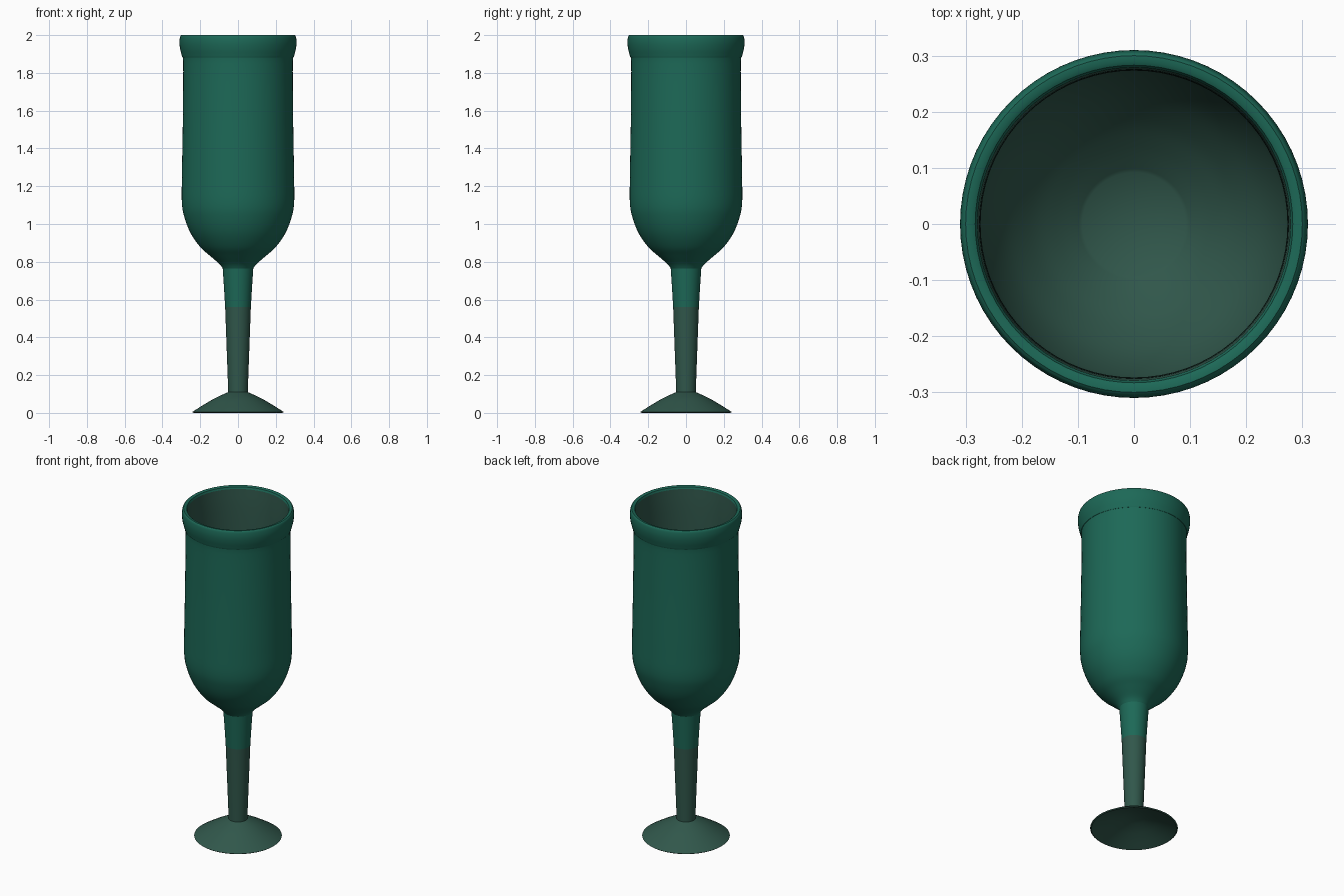
import bpy, bmesh, math

if "Cube" in bpy.data.objects:
    bpy.data.objects.remove(bpy.data.objects["Cube"])

SEGMENTS = 72


def material(name, color):
    mat = bpy.data.materials.new(name)
    mat.diffuse_color = (*color, 1)
    mat.use_nodes = True
    mat.node_tree.nodes["Principled BSDF"].inputs["Base Color"].default_value = mat.diffuse_color
    return mat


def spline(points, steps=5):
    """Smooth Catmull-Rom curve through (radius, height) points."""
    p = [points[0], *points, points[-1]]
    out = []
    for i in range(1, len(p) - 2):
        for s in range(steps):
            t = s / steps
            out.append(tuple(0.5 * (2 * b + (c - a) * t + (2 * a - 5 * b + 4 * c - d) * t**2
                                    + (3 * b - a - 3 * c + d) * t**3)
                             for a, b, c, d in zip(p[i - 1], p[i], p[i + 1], p[i + 2])))
    return out + [points[-1]]


def lathe(name, profile, mat):
    """Revolve a profile about z; faces point right of the drawing direction."""
    bm = bmesh.new()
    rings = []
    for r, z in profile:
        if r < 1e-4:
            rings.append([bm.verts.new((0, 0, z))] * SEGMENTS)
        else:
            rings.append([bm.verts.new((r * math.cos(a), r * math.sin(a), z))
                          for a in (math.tau * k / SEGMENTS for k in range(SEGMENTS))])
    for lo, hi in zip(rings, rings[1:]):
        for k in range(SEGMENTS):
            n = (k + 1) % SEGMENTS
            bm.faces.new(list(dict.fromkeys((lo[k], lo[n], hi[n], hi[k]))))
    mesh = bpy.data.meshes.new(name)
    bm.to_mesh(mesh)
    bm.free()
    obj = bpy.data.objects.new(name, mesh)
    bpy.context.collection.objects.link(obj)
    mesh.materials.append(mat)
    bpy.ops.object.select_all(action='DESELECT')
    obj.select_set(True)
    bpy.context.view_layer.objects.active = obj
    bpy.ops.object.shade_smooth_by_angle(angle=math.radians(35))
    return obj


bright = material("bright_green", (0.012, 0.14, 0.095))
dull = material("dull_green", (0.03, 0.095, 0.07))

# Foot and lower stem, with hollow underside
foot = [(0, 0.075), (0.06, 0.068), (0.13, 0.045), (0.19, 0.02), (0.235, 0.0), (0.242, 0.005)]
foot += spline([(0.242, 0.005), (0.19, 0.038), (0.12, 0.079), (0.052, 0.11)])[1:]
foot += [(0.052, 0.12), (0.068, 0.56)]
lathe("foot_and_lower_stem", foot, dull)

# Upper stem
lathe("upper_stem", [(0.068, 0.56), (0.074, 0.66), (0.081, 0.765)], bright)

# Bowl outside with rolled rim
bowl = spline([(0.081, 0.765), (0.10, 0.79), (0.15, 0.833), (0.20, 0.878), (0.25, 0.95),
               (0.282, 1.03), (0.297, 1.11), (0.297, 1.25), (0.292, 1.55), (0.29, 1.85),
               (0.296, 1.885), (0.306, 1.925), (0.31, 1.96), (0.307, 1.99), (0.30, 2.0)])
bowl += [(0.29, 2.0), (0.283, 1.996), (0.279, 1.985)]
lathe("bowl", bowl, bright)

# Bowl inside
lining = spline([(0.279, 1.985), (0.274, 1.85), (0.274, 1.55), (0.279, 1.25), (0.278, 1.11),
                 (0.264, 1.04), (0.232, 0.965), (0.185, 0.90), (0.138, 0.855), (0.092, 0.82)])
lathe("bowl_lining", lining + [(0, 0.81)], dull)
